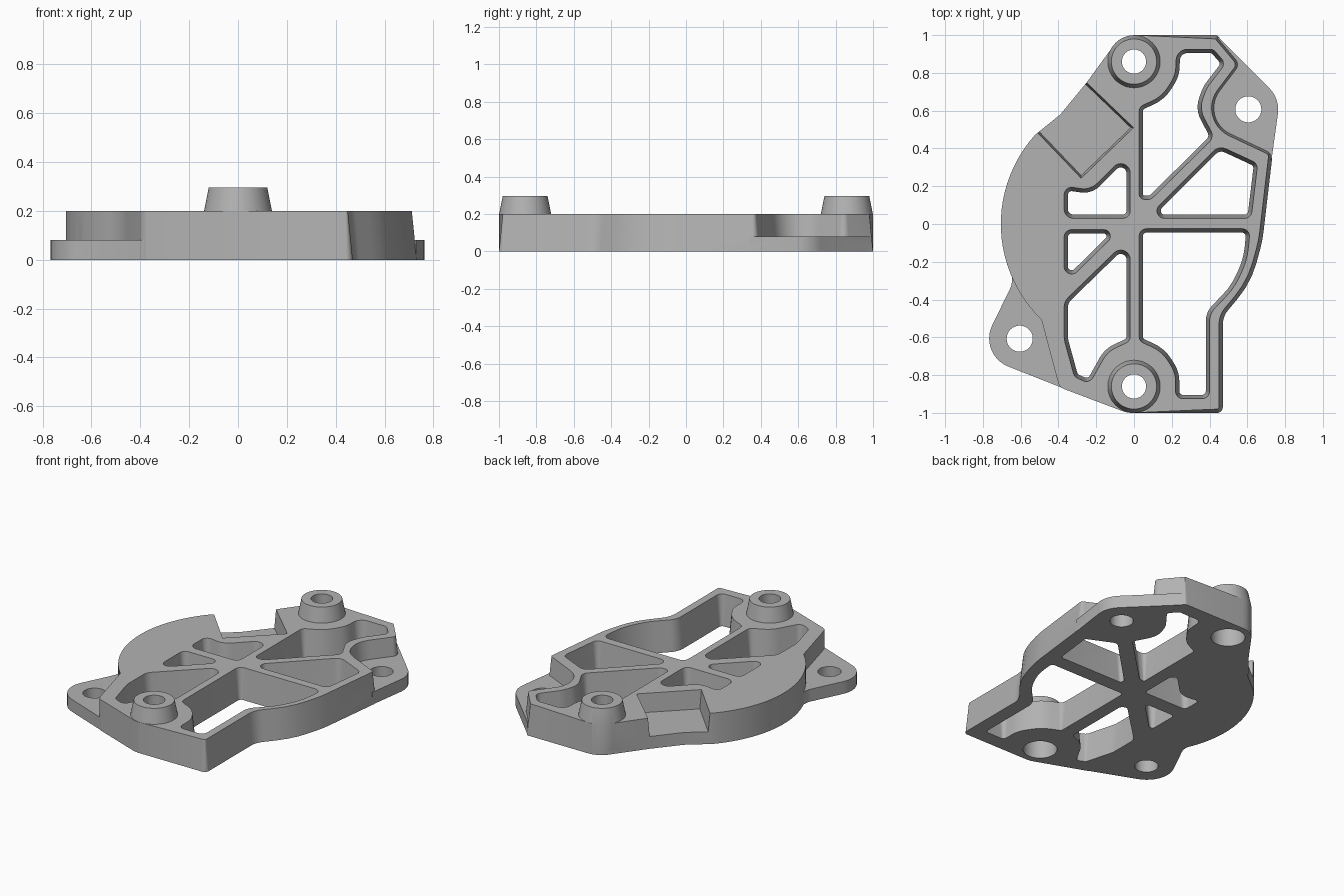
import bpy, bmesh, math
from mathutils import Vector

if "Cube" in bpy.data.objects:
    bpy.data.objects.remove(bpy.data.objects["Cube"], do_unlink=True)

metal = bpy.data.materials.new("grey_metal")
metal.use_nodes = True
GREY = (0.45, 0.45, 0.45, 1)
metal.diffuse_color = GREY
metal.node_tree.nodes["Principled BSDF"].inputs["Base Color"].default_value = GREY


def rounded(corners):
    """Closed counter-clockwise loop from (x, y) or (x, y, radius) corners."""
    out = []
    n = len(corners)
    for i, c in enumerate(corners):
        p = Vector(c[:2])
        if len(c) < 3:
            out.append(p)
            continue
        a = Vector(corners[i - 1][:2]) - p
        b = Vector(corners[(i + 1) % n][:2]) - p
        half = a.angle(b) / 2
        t = min(c[2] / math.tan(half), 0.49 * a.length, 0.49 * b.length)
        r = t * math.tan(half)
        a.normalize()
        b.normalize()
        centre = p + (a + b).normalized() * (r / math.sin(half))
        start, end = p + a * t - centre, p + b * t - centre
        sweep = math.pi - 2 * half
        steps = max(2, math.ceil(sweep / 0.16))
        for k in range(steps + 1):
            f = k / steps
            v = (start * math.sin((1 - f) * sweep) + end * math.sin(f * sweep)) / math.sin(sweep)
            out.append(centre + v)
    return out


def inset(loop, d, rule=lambda p: True):
    """Move a loop inward by d wherever the rule holds."""
    out = []
    n = len(loop)
    for i, p in enumerate(loop):
        e = (p - loop[i - 1]).normalized()
        f = (loop[(i + 1) % n] - p).normalized()
        m = Vector((-e.y - f.y, e.x + f.x)).normalized()
        scale = d / max(0.4, m.dot(Vector((-e.y, e.x))))
        out.append(p + m * scale if rule(p) else p.copy())
    return out


def circle(x, y, r, n=48):
    return [Vector((x + r * math.cos(math.tau * i / n), y + r * math.sin(math.tau * i / n)))
            for i in range(n)]


def loft(name, *levels):
    """Solid through equal loops given as (loop, z)."""
    bm = bmesh.new()
    rings = [[bm.verts.new((p.x, p.y, z)) for p in loop] for loop, z in levels]
    n = len(rings[0])
    bm.faces.new(rings[0][::-1])
    bm.faces.new(rings[-1])
    for low, high in zip(rings, rings[1:]):
        for i in range(n):
            j = (i + 1) % n
            bm.faces.new((low[i], low[j], high[j], high[i]))
    mesh = bpy.data.meshes.new(name)
    bm.to_mesh(mesh)
    bm.free()
    mesh.materials.append(metal)
    ob = bpy.data.objects.new(name, mesh)
    bpy.context.scene.collection.objects.link(ob)
    return ob


def combine(target, tool, operation):
    """Bake a boolean, trying the second solver if the first changes nothing."""
    before = len(target.data.vertices)
    mod = target.modifiers.new("combine", 'BOOLEAN')
    mod.operation, mod.object = operation, tool
    for solver in ('MANIFOLD', 'EXACT'):
        mod.solver = solver
        graph = bpy.context.evaluated_depsgraph_get()
        graph.update()
        mesh = bpy.data.meshes.new_from_object(target.evaluated_get(graph), depsgraph=graph)
        if len(mesh.vertices) not in (0, before):
            target.data = mesh
            break
    target.modifiers.remove(mod)
    bpy.data.objects.remove(tool, do_unlink=True)


# Main body: drafted right side, plain round left side
arc = [(0.705 * math.cos(math.radians(a)), 0.705 * math.sin(math.radians(a)))
       for a in range(138, 227, 4)]
outline = rounded([
    (0.47, -1, 0.03), (0.47, -0.49, 0.12), (0.62, -0.31, 0.5), (0.68, -0.09, 0.6),
    (0.735, 0.38, 0.04), (0.354, 0.56, 0.165), (0.57, 0.845, 0.05), (0.44, 1, 0.02),
    (-0.068, 1, 0.14), (-0.25, 0.75, 0.8), (-0.39, 0.58)] + arc +
    [(-0.455, -0.64, 0.3), (-0.395, -0.8645, 0.05), (-0.036, -1, 0.14)])
body = loft("cover_plate", (outline, 0), (inset(outline, 0.02, lambda p: p.x > 0.02), 0.2))

# Low mounting ears
ears = {
    "right_ear": [(-0.4, -0.2), (-0.672, -0.2), (-0.635, -0.3, 0.12),
                  (-0.827, -0.691, 0.16), (-0.3, -0.899)],
    "left_ear": [(0.4, 0.4), (0.728, 0.34), (0.773, 0.663, 0.16), (0.445, 0.99), (0.4, 0.9)],
}
for name, corners in ears.items():
    loop = rounded(corners)
    combine(body, loft(name, (loop, 0), (loop, 0.08)), 'UNION')

# Tapered bosses
for y in (-0.86, 0.86):
    base = circle(0, y, 0.139)
    combine(body, loft("boss", (base, 0.02), (base, 0.2), (circle(0, y, 0.12), 0.295)), 'UNION')

# Drafted openings between the ribs
pockets = [
    [(0.027, -0.025, 0.04), (0.027, -0.62, 0.04), (0.15, -0.675, 0.2), (0.22, -0.79, 0.15),
     (0.22, -0.925, 0.04), (0.4, -0.925, 0.04), (0.4, -0.475, 0.1), (0.53, -0.34, 0.4),
     (0.6, -0.19, 0.4), (0.615, -0.025, 0.04)],
    [(0.027, 0.13, 0.04), (0.09, 0.13, 0.04), (0.425, 0.46, 0.05), (0.345, 0.61, 0.15),
     (0.385, 0.72, 0.15), (0.485, 0.85, 0.04), (0.42, 0.925, 0.04), (0.225, 0.925, 0.06),
     (0.22, 0.79, 0.15), (0.15, 0.675, 0.2), (0.027, 0.62, 0.04)],
    [(0.065, 0.03, 0.04), (0.62, 0.03, 0.04), (0.655, 0.32, 0.04), (0.45, 0.415, 0.06)],
    [(-0.02, 0.03, 0.04), (-0.02, 0.39, 0.05), (-0.23, 0.18, 0.1), (-0.37, 0.2, 0.04),
     (-0.37, 0.03, 0.05)],
    [(-0.37, -0.03, 0.04), (-0.37, -0.32, 0.04), (-0.075, -0.03, 0.035)],
    [(-0.02, -0.07, 0.05), (-0.37, -0.41, 0.08), (-0.37, -0.61, 0.15), (-0.315, -0.81, 0.04),
     (-0.235, -0.845, 0.04), (-0.14, -0.675, 0.15), (-0.02, -0.62, 0.04)],
]
for corners in pockets:
    loop = rounded(corners)
    if sum(a.cross(b) for a, b in zip(loop, loop[1:] + loop[:1])) < 0:
        loop.reverse()
    combine(body, loft("pocket_cutter", (inset(loop, 0.021), -0.01), (inset(loop, -0.001), 0.21)),
            'DIFFERENCE')

# Open notch at the back right
notch = rounded([(-0.28, 0.24), (0, 0.51), (-0.45, 0.942), (-0.66, 0.637)])
combine(body, loft("notch_cutter", (inset(notch, 0.012), 0.08), (notch, 0.22)), 'DIFFERENCE')

# Bolt holes, counterbored under the bosses
for s in (-1, 1):
    for x, y, r, low, high in ((0.605 * s, 0.607 * s, 0.069, -0.1, 0.15),
                               (0, 0.86 * s, 0.064, -0.1, 0.4),
                               (0, 0.86 * s, 0.1, -0.1, 0.19)):
        hole = circle(x, y, r)
        combine(body, loft("hole_cutter", (hole, low), (hole, high)), 'DIFFERENCE')

# Smooth curved walls, keep sharp rims
for ob in bpy.context.selected_objects:
    ob.select_set(False)
body.select_set(True)
bpy.context.view_layer.objects.active = body
bpy.ops.object.shade_smooth_by_angle(angle=math.radians(30))
